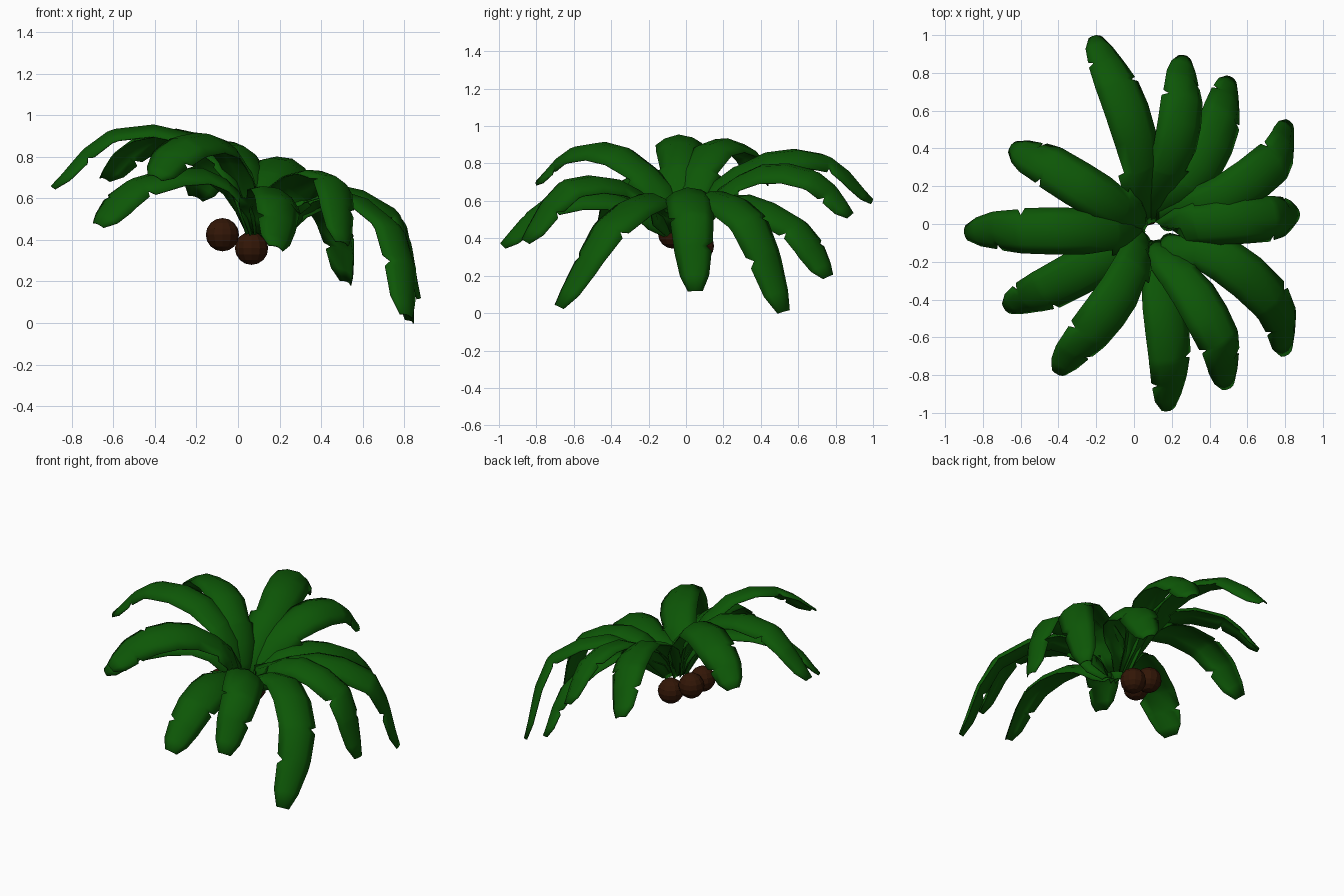
import bpy, bmesh, math
from mathutils import Vector

if "Cube" in bpy.data.objects:
    bpy.data.objects.remove(bpy.data.objects["Cube"])

def material(name, color):
    m = bpy.data.materials.new(name)
    m.diffuse_color = color
    m.use_nodes = True
    m.node_tree.nodes["Principled BSDF"].inputs["Base Color"].default_value = m.diffuse_color
    return m

GREEN = material("leaf_green", (0.004, 0.095, 0.002, 1))
BROWN = material("nut_brown", (0.032, 0.008, 0.002, 1))
CENTRE = Vector((0.11, -0.04, 0.43))
AXIS = Vector((0.40, -0.04, 1)).normalized()  # the crown leans to +x

# Frond ridges: three points along the arch, then the tip
FRONDS = [
    ((.07, .18, .70), (.02, .48, .86), (-.09, .78, .83), (-.20, 1.0, .61)),
    ((.16, .18, .66), (.24, .42, .79), (.28, .70, .74), (.28, .89, .53)),
    ((.23, .13, .60), (.39, .33, .62), (.50, .61, .47), (.53, .77, .20)),
    ((.26, .04, .58), (.52, .15, .65), (.79, .36, .49), (.84, .53, .01)),
    ((.25, -.02, .60), (.48, .01, .67), (.78, .03, .52), (.88, .05, .12)),
    ((.25, -.10, .57), (.51, -.20, .64), (.77, -.44, .46), (.82, -.69, .04)),
    ((.20, -.18, .60), (.34, -.38, .72), (.48, -.65, .69), (.51, -.87, .39)),
    ((.13, -.20, .56), (.18, -.45, .65), (.21, -.75, .60), (.19, -.99, .37)),
    ((.06, -.14, .68), (-.07, -.38, .89), (-.25, -.62, .88), (-.40, -.80, .71)),
    ((.00, -.11, .64), (-.20, -.22, .75), (-.50, -.38, .68), (-.68, -.46, .48)),
    ((.00, -.04, .70), (-.26, -.04, .93), (-.63, -.04, .92), (-.90, -.05, .66)),
    ((.03, .03, .68), (-.18, .15, .92), (-.47, .33, .89), (-.65, .42, .70)),
]

# Position along frond, half width on each side; sudden drops are the tears
STATIONS = [
    (0.00, .040, .040), (0.12, .090, .090), (0.24, .115, .115),
    (0.335, .130, .116), (0.345, .100, .116), (0.47, .122, .122),
    (0.60, .125, .125), (0.72, .120, .122), (0.735, .120, .085),
    (0.75, .118, .115), (0.845, .106, .106), (0.86, .072, .104),
    (0.875, .098, .102), (0.95, .078, .078), (1.00, .040, .040),
]

def ridge(p, t):
    # Catmull-Rom through five points
    q = [p[0] * 2 - p[1]] + p + [p[-1] * 2 - p[-2]]
    n = len(p) - 1
    i = min(n - 1, int(t * n))
    u = t * n - i
    a, b, c, d = q[i:i + 4]
    return 0.5 * (b * 2 + (c - a) * u + (a * 2 - b * 5 + c * 4 - d) * u * u
                  + (b * 3 - a - c * 3 + d) * u ** 3)

def finish(bm, name, mat, angle):
    mesh = bpy.data.meshes.new(name)
    bm.to_mesh(mesh)
    bm.free()
    obj = bpy.data.objects.new(name, mesh)
    bpy.context.collection.objects.link(obj)
    mesh.materials.append(mat)
    bpy.ops.object.select_all(action='DESELECT')
    obj.select_set(True)
    bpy.context.view_layer.objects.active = obj
    if angle:
        bpy.ops.object.shade_smooth_by_angle(angle=math.radians(angle))
    return obj

def make_frond(index, points):
    p = [Vector(v) for v in points]
    out = p[0] - CENTRE
    out.z = 0
    p.insert(0, CENTRE + out.normalized() * 0.05)
    bm = bmesh.new()
    rows = []
    for t, left, right in STATIONS:
        if index % 2:
            left, right = right, left
        pos = ridge(p, t)
        tangent = (ridge(p, min(1, t + .04)) - ridge(p, max(0, t - .04))).normalized()
        side = tangent.cross(AXIS).normalized()
        normal = side.cross(tangent)
        row = []
        for u in (-1, -.6, 0, .6, 1):
            w = u * (left if u < 0 else right)
            row.append(bm.verts.new(pos + side * w - normal * 0.42 * abs(w * u)))
        rows.append(row)
    for a, b in zip(rows, rows[1:]):
        for k in range(4):
            bm.faces.new((a[k], a[k + 1], b[k + 1], b[k]))
    bmesh.ops.recalc_face_normals(bm, faces=bm.faces)
    if sum(f.normal.z for f in bm.faces) < 0:
        bmesh.ops.reverse_faces(bm, faces=bm.faces)
    obj = finish(bm, f"frond_{index + 1}", GREEN, 50)
    mod = obj.modifiers.new("thickness", 'SOLIDIFY')
    mod.thickness = 0.006
    mod.offset = -1

# Fronds
for i, pts in enumerate(FRONDS):
    make_frond(i, pts)

# Coconuts under the crown
for i, c in enumerate([(-.075, -.07, .425), (-.075, .05, .425), (.065, .07, .36)]):
    bm = bmesh.new()
    bmesh.ops.create_uvsphere(bm, u_segments=12, v_segments=8, radius=0.08)
    bmesh.ops.translate(bm, verts=bm.verts, vec=c)
    finish(bm, f"coconut_{i + 1}", BROWN, 0)
